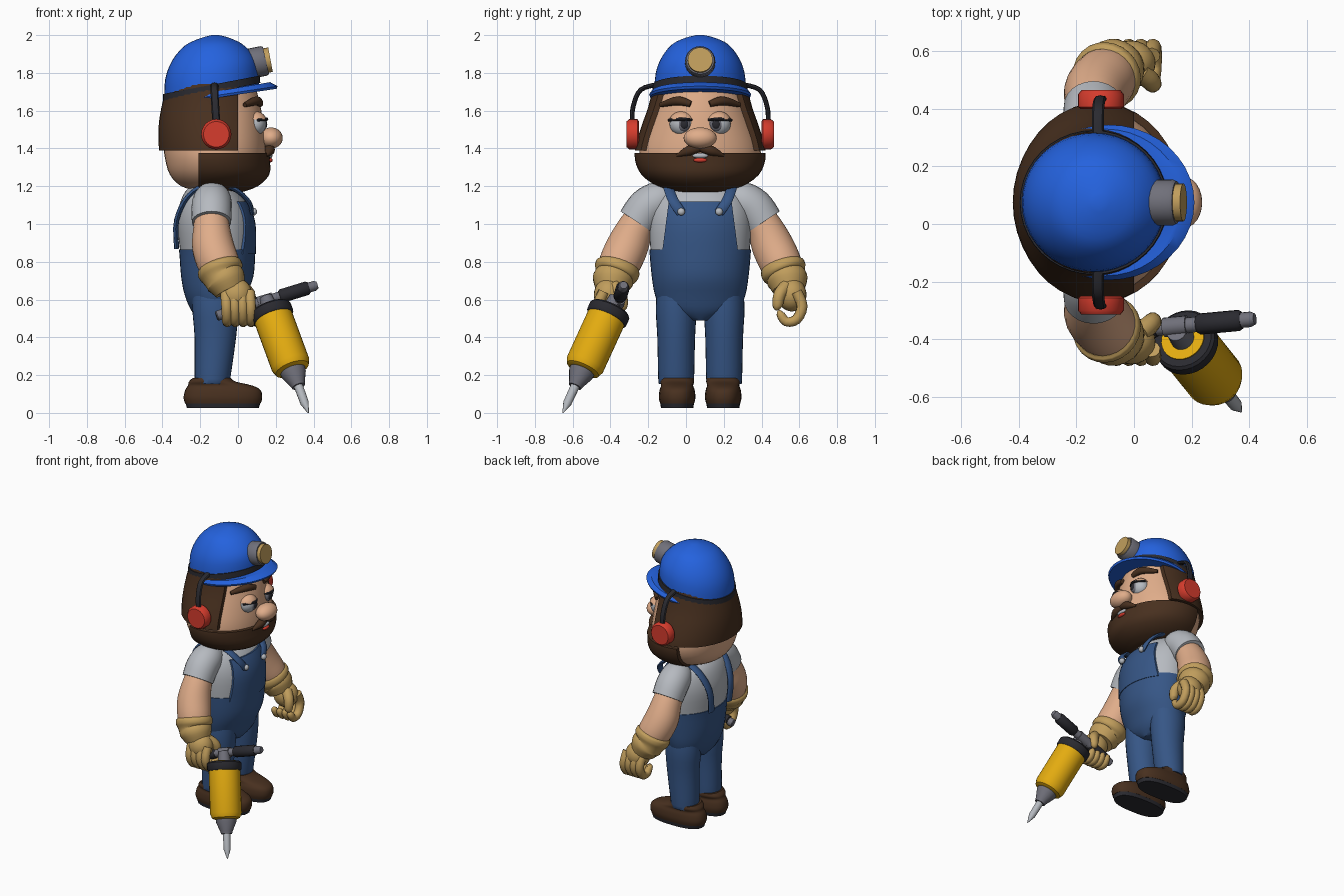
import bpy, bmesh, math
from mathutils import Vector

if "Cube" in bpy.data.objects:
    bpy.data.objects.remove(bpy.data.objects["Cube"])

CY = 0.075  # body centre line; the figure faces +x


def material(name, r, g, b):
    m = bpy.data.materials.new(name)
    lin = [(c / 255 / 12.92) if c < 10 else ((c / 255 + 0.055) / 1.055) ** 2.4 for c in (r, g, b)]
    m.diffuse_color = (*lin, 1)
    m.use_nodes = True
    m.node_tree.nodes["Principled BSDF"].inputs["Base Color"].default_value = m.diffuse_color
    return m


SKIN = material("skin", 224, 173, 138)
HAIR = material("dark_brown", 72, 48, 31)
BLUE = material("helmet_blue", 36, 98, 222)
RED = material("red", 214, 60, 45)
DENIM = material("denim", 54, 86, 134)
GREY = material("light_grey", 182, 186, 192)
TAN = material("tan", 192, 157, 92)
DARK = material("charcoal", 42, 42, 48)
YELLOW = material("yellow", 228, 172, 16)
METAL = material("metal", 112, 112, 122)


def finish(name, bm, mat, planes=()):
    for co, no in planes:  # crop away everything on the normal side, then close
        geom = bm.verts[:] + bm.edges[:] + bm.faces[:]
        bmesh.ops.bisect_plane(bm, geom=geom, plane_co=co, plane_no=no, clear_outer=True)
        bmesh.ops.holes_fill(bm, edges=[e for e in bm.edges if e.is_boundary], sides=0)
    bmesh.ops.recalc_face_normals(bm, faces=bm.faces[:])
    me = bpy.data.meshes.new(name)
    bm.to_mesh(me)
    bm.free()
    me.materials.append(mat)
    ob = bpy.data.objects.new(name, me)
    bpy.context.collection.objects.link(ob)
    return ob


def skin_rings(rings):
    bm = bmesh.new()
    loops = [[bm.verts.new(p) for p in ring] for ring in rings]
    n = len(loops[0])
    for a, b in zip(loops, loops[1:]):
        for i in range(n):
            bm.faces.new((a[i], a[(i + 1) % n], b[(i + 1) % n], b[i]))
    bm.faces.new(loops[0][::-1])
    bm.faces.new(loops[-1])
    return bm


def smooth_path(pts, steps):
    """Catmull-Rom through tuples of any length."""
    if steps < 2:
        return pts
    out = []
    for i in range(len(pts) - 1):
        p = [pts[max(i - 1, 0)], pts[i], pts[i + 1], pts[min(i + 2, len(pts) - 1)]]
        for s in range(steps):
            t = s / steps
            out.append(tuple(0.5 * (2 * b + (c - a) * t + (2 * a - 5 * b + 4 * c - d) * t * t
                                    + (3 * b - a - 3 * c + d) * t ** 3) for a, b, c, d in zip(*p)))
    return out + [pts[-1]]


def loft(name, mat, rings, y=CY, grow=0, planes=(), steps=3, n=40, power=2.0):
    """Stack of level ovals: z, centre x, radius x, radius y, fore-aft tilt."""
    rows = []
    for z, cx, rx, ry, tilt in smooth_path([(*r, 0)[:5] for r in rings], steps):
        row = []
        for i in range(n):
            a = math.tau * i / n
            c, s = math.cos(a), math.sin(a)
            dx = (rx + grow) * math.copysign(abs(c) ** (2 / power), c)
            dy = (ry + grow) * math.copysign(abs(s) ** (2 / power), s)
            row.append((cx + dx, y + dy, z + tilt * dx))
        rows.append(row)
    return finish(name, skin_rings(rows), mat, planes)


def tube(name, mat, pts, side=0, n=16, steps=4, axis=None, flat=1.0):
    """Round or flattened sweep through (x, y, z, radius); side mirrors y about the centre line."""
    if side:
        pts = [(x, CY + side * y, z, r) for x, y, z, r in pts]
    pts = smooth_path(pts, steps)
    cs = [Vector(p[:3]) for p in pts]
    rows, u = [], None
    for i, c in enumerate(cs):
        t = (cs[min(i + 1, len(cs) - 1)] - cs[max(i - 1, 0)]).normalized()
        u = Vector(axis) if axis else (u or t.orthogonal())
        u = (u - t * u.dot(t)).normalized()
        v, r = t.cross(u), pts[i][3]
        rows.append([c + u * r * math.cos(math.tau * k / n) + v * r * flat * math.sin(math.tau * k / n)
                     for k in range(n)])
    return finish(name, skin_rings(rows), mat)


def ball(name, mat, co, size, planes=()):
    bm = bmesh.new()
    bmesh.ops.create_uvsphere(bm, u_segments=24, v_segments=14, radius=1)
    for v in bm.verts:
        v.co = Vector([c + s * k for c, s, k in zip(co, size, v.co)])
    return finish(name, bm, mat, planes)


# Head, hair and beard share one profile
head = [(1.17, -.10, .10, .10), (1.20, -.11, .19, .20), (1.26, -.11, .25, .285), (1.34, -.12, .265, .32),
        (1.42, -.125, .27, .315), (1.52, -.13, .265, .285), (1.62, -.13, .25, .25), (1.74, -.13, .22, .22)]
loft("head", SKIN, head)
loft("hair", HAIR, head, grow=.025, planes=[((0, 0, 1.39), (0, 0, -1)), ((0, 0, 0), (1, 0, 0))])
loft("beard", HAIR, head, grow=.025, planes=[((0, 0, 1.375), (0, 0, 1)), ((-.21, 0, 0), (-1, 0, 0))])

# Face
ball("nose", SKIN, (.175, CY, 1.455), (.062, .088, .056))
ball("teeth", GREY, (.168, CY, 1.362), (.014, .042, .014))
ball("lip", RED, (.17, CY, 1.338), (.014, .036, .012))
for s in (-1, 1):
    eye = (.092, CY + s * .097, 1.53)
    ball("eye", GREY, eye, (.055, .065, .062))
    ball("iris", METAL, (.13, CY + s * .088, 1.528), (.021, .036, .038))
    ball("pupil", DARK, (.141, CY + s * .085, 1.528), (.014, .023, .026))
    ball("eyelid", SKIN, eye, (.065, .071, .067), [((0, 0, 1.553), (0, 0, -1))])
    tube("lash", DARK, [(.125, .045, 1.552, .007), (.152, .097, 1.555, .009), (.105, .168, 1.55, .007)], s, 8)
    tube("eyebrow", HAIR, [(.118, .05, 1.635, .016), (.098, .12, 1.652, .024), (.035, .21, 1.63, .012)], s)
    tube("moustache", HAIR, [(.165, 0, 1.405, .022), (.168, .06, 1.388, .026), (.15, .125, 1.362, .006)], s)

# Helmet with brim, band and lamp
loft("helmet_dome", BLUE, [(1.69, -.14, .25, .245, .2), (1.80, -.14, .246, .235, .15),
     (1.88, -.135, .215, .205, .08), (1.95, -.13, .15, .15, .03), (1.985, -.12, .075, .08), (2.0, -.12, .02, .02)])
loft("helmet_brim", BLUE, [(1.672, -.088, .292, .265, .15), (1.685, -.088, .298, .27, .15),
                           (1.705, -.1, .27, .255, .17)], steps=1)
loft("helmet_band", DARK, [(1.695, -.14, .258, .253, .2), (1.737, -.14, .256, .25, .19)], steps=1)
tube("lamp_housing", METAL, [(.03, CY, 1.843, .07), (.07, CY, 1.85, .08), (.135, CY, 1.863, .08),
                             (.148, CY, 1.866, .074)], n=24, steps=1)
tube("lamp_lens", TAN, [(.14, CY, 1.864, .066), (.172, CY, 1.87, .066)], n=24, steps=1)

# Ear defenders
for s in (-1, 1):
    tube("ear_cup", RED, [(-.115, .325, 1.475, .07), (-.115, .332, 1.475, .08), (-.115, .375, 1.475, .08),
                          (-.115, .39, 1.475, .068)], s, 24, 1)
    tube("ear_strap", DARK, [(-.115, .36, 1.54, .021), (-.12, .355, 1.62, .021), (-.125, .315, 1.71, .021),
                             (-.125, .22, 1.74, .021)], s, 8, 4, (1, 0, 0), .6)

# Torso: shirt above, trousers and bib below
torso = [(.49, -.12, .08, .05), (.54, -.12, .12, .19), (.62, -.12, .155, .232), (.72, -.11, .185, .25),
         (.85, -.11, .195, .262), (1.0, -.12, .203, .27), (1.1, -.13, .18, .255), (1.17, -.14, .14, .21),
         (1.22, -.14, .09, .12)]
loft("shirt", GREY, torso, planes=[((0, 0, .84), (0, 0, -1))])
loft("trousers", DENIM, torso, grow=.006, planes=[((0, 0, .865), (0, 0, 1))])
loft("bib", DENIM, torso, grow=.01, planes=[
    ((0, 0, .84), (0, 0, -1)), ((0, 0, 1.12), (0, 0, 1)), ((-.1, 0, 0), (-1, 0, 0)),
    ((0, CY + .2, .86), (0, 1, .13)), ((0, CY - .2, .86), (0, -1, .13))])

for s in (-1, 1):
    tube("overall_strap", DENIM, [(.075, .10, 1.06, .026), (.055, .14, 1.12, .028), (-.02, .165, 1.185, .028),
         (-.14, .165, 1.215, .03), (-.26, .15, 1.15, .03), (-.325, .12, 1.02, .03), (-.325, .10, .87, .03)],
         s, 8, 4, (0, 1, 0), .45)
    ball("strap_button", GREY, (.083, CY + s * .10, 1.065), (.018, .02, .02))

    # Legs and shoes
    loft("leg", DENIM, [(.155, -.135, .088, .09), (.18, -.135, .094, .095), (.40, -.12, .11, .1),
                        (.55, -.12, .122, .108), (.66, -.12, .12, .1)], CY + s * .127, n=28)
    loft("shoe", HAIR, [(.05, -.08, .2, .09), (.08, -.08, .208, .097), (.12, -.08, .2, .093),
                        (.145, -.095, .17, .085), (.165, -.135, .125, .09), (.185, -.14, .1, .088)],
         CY + s * .122, n=32, power=2.5)
    loft("shoe_sole", DARK, [(.025, -.08, .19, .085), (.058, -.08, .2, .091)], CY + s * .122, n=32, steps=1, power=2.5)

    # Arms and gloves
    tube("sleeve", GREY, [(-.13, .14, 1.13, .07), (-.135, .21, 1.125, .1), (-.14, .28, 1.085, .107),
                          (-.14, .335, 1.01, .104)], s, 24)
    tube("arm", SKIN, [(-.14, .27, 1.08, .085), (-.14, .34, .98, .097), (-.13, .39, .87, .112),
                       (-.09, .44, .76, .105), (-.05, .47, .67, .06)], s, 24)
    tube("glove_cuff", TAN, [(-.103, .43, .785, .108), (-.098, .435, .77, .12), (-.09, .445, .745, .12),
                             (-.08, .455, .72, .105), (-.065, .462, .7, .108), (-.04, .47, .65, .085)], s, 24)
    ball("palm", TAN, (-.01, CY + s * .485, .625), (.085, .078, .088))
    for k in range(4):
        x = -.065 + .042 * k
        tube("finger", TAN, [(x, .51, .64, .03), (x + .005, .54, .565, .029), (x + .008, .51, .495, .028),
                             (x + .008, .455, .483, .026), (x + .006, .425, .525, .022), (x + .005, .428, .542, .008)],
             s, 10, 3)
    tube("thumb", TAN, [(.02, .455, .67, .035), (.06, .42, .625, .033), (.065, .41, .565, .027),
                        (.065, .415, .545, .01)], s, 12)

# Jackhammer: body along one axis, from collar to chisel point
top, tip = Vector((.17, -.40, .55)), Vector((.372, -.652, 0))
axis = (tip - top).normalized()
reach = (tip - top).length


def along(*steps):
    return [(*(top + axis * t), r) for t, r in steps]


tube("drill_body", YELLOW, along((.03, .104), (.34, .104), (.37, .092), (.38, .07)), n=28, steps=1)
tube("drill_collar", DARK, along((0, .104), (.01, .113), (.05, .113), (.06, .105)), n=28, steps=1)
tube("drill_top_plate", YELLOW, along((-.005, .078), (.01, .078)), n=28, steps=1)
tube("drill_nose", METAL, along((.37, .07), (.40, .066), (.46, .04), (.475, .036)), n=20, steps=1)
tube("chisel", GREY, along((.46, .025), (reach - .06, .023), (reach, .003)), n=12, steps=1)
tube("drill_stem", METAL, along((-.07, .036), (.02, .045)), n=16, steps=1)


# Cross handle with two grips
def bar(*xs):
    return [(x, -.369 + .093 * x, .548 + .307 * x, r) for x, r in xs]


tube("handle_bar", METAL, bar((-.115, .022), (-.11, .027), (.405, .027), (.42, .02)), n=14, steps=1)
tube("front_grip", DARK, bar((.22, .03), (.23, .037), (.365, .037), (.375, .03)), n=14, steps=1)
tube("rear_grip", DARK, bar((-.08, .03), (-.075, .035), (.07, .035), (.08, .03)), n=14, steps=1)
tube("handle_hub", METAL, bar((.105, .034), (.185, .034)), n=14, steps=1)

# Smooth shading with sharp edges kept
for ob in bpy.data.objects:
    ob.select_set(True)
    bpy.context.view_layer.objects.active = ob
bpy.ops.object.shade_smooth_by_angle(angle=math.radians(40))
